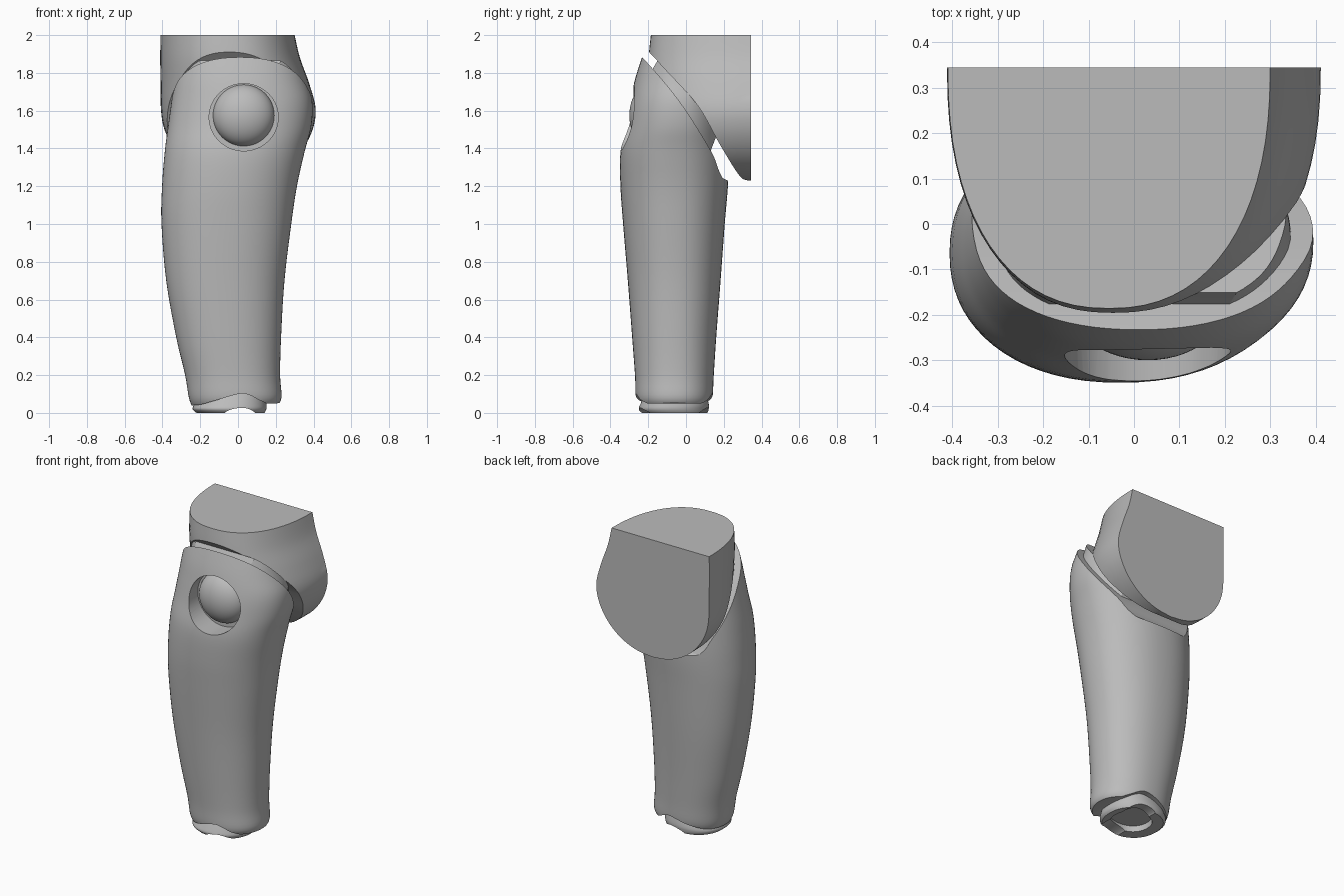
import bpy, bmesh, math
from mathutils import Vector

cube = bpy.data.objects.get("Cube")
if cube:
    bpy.data.objects.remove(cube, do_unlink=True)

grey = bpy.data.materials.new("plain grey")
grey.use_nodes = True
COLOUR = (0.5, 0.5, 0.5, 1)
grey.diffuse_color = COLOUR
grey.node_tree.nodes["Principled BSDF"].inputs["Base Color"].default_value = COLOUR


def make_object(name, bm):
    bmesh.ops.recalc_face_normals(bm, faces=bm.faces)
    mesh = bpy.data.meshes.new(name)
    bm.to_mesh(mesh)
    bm.free()
    mesh.materials.append(grey)
    obj = bpy.data.objects.new(name, mesh)
    bpy.context.collection.objects.link(obj)
    return obj


def activate(obj):
    bpy.ops.object.select_all(action='DESELECT')
    obj.select_set(True)
    bpy.context.view_layer.objects.active = obj


def smooth(obj, degrees=32):
    activate(obj)
    bpy.ops.object.shade_smooth_by_angle(angle=math.radians(degrees))


def boolean(obj, cutter, operation='DIFFERENCE'):
    activate(obj)
    mod = obj.modifiers.new("cut", 'BOOLEAN')
    mod.operation = operation
    mod.solver = 'EXACT'
    mod.object = cutter
    bpy.ops.object.modifier_apply(modifier=mod.name)
    bpy.data.objects.remove(cutter, do_unlink=True)


def refine(keys, steps=5):
    """Smooth Catmull-Rom interpolation through key tuples."""
    keys = [Vector(k) for k in keys]
    out = []
    for i in range(len(keys) - 1):
        a, b, c, d = keys[max(i - 1, 0)], keys[i], keys[i + 1], keys[min(i + 2, len(keys) - 1)]
        for s in range(steps):
            t = s / steps
            out.append(b + (c - a) * (t / 2) + (a * 2 - b * 5 + c * 4 - d) * (t * t / 2)
                       + (b * 3 - a - c * 3 + d) * (t ** 3 / 2))
    return out + [keys[-1]]


def loft(name, keys, power=2.2, scale=1.0, count=72):
    """Skin over rounded sections given as (z, left x, right x, front y, back y)."""
    bm = bmesh.new()
    rings = []
    for z, x0, x1, y0, y1 in refine(keys):
        ring = []
        for k in range(count):
            a = math.tau * k / count
            c, s = math.cos(a), math.sin(a)
            x = math.copysign(abs(c) ** (2 / power), c) * scale
            y = math.copysign(abs(s) ** (2 / power), s) * scale
            ring.append(bm.verts.new(((x0 + x1 + x * (x1 - x0)) / 2,
                                      (y0 + y1 + y * (y1 - y0)) / 2, z)))
        rings.append(ring)
    for low, high in zip(rings, rings[1:]):
        for k in range(count):
            n = (k + 1) % count
            bm.faces.new((low[k], low[n], high[n], high[k]))
    bm.faces.new(rings[0][::-1])
    bm.faces.new(rings[-1])
    return make_object(name, bm)


def prism(name, points, axis='X', half=0.8):
    """Extrude a profile: (y, z) points along X or (x, z) points along Y."""
    bm = bmesh.new()
    place = (lambda p, d: (d, p[0], p[1])) if axis == 'X' else (lambda p, d: (p[0], d, p[1]))
    verts = [bm.verts.new(place(p, -half)) for p in points]
    face = bm.faces.new(verts)
    made = bmesh.ops.extrude_face_region(bm, geom=[face])["geom"]
    shift = Vector(place((0, 0), 2 * half))
    bmesh.ops.translate(bm, vec=shift, verts=[v for v in made if isinstance(v, bmesh.types.BMVert)])
    return make_object(name, bm)


def curve(points):
    return [tuple(p) for p in refine(points)]


# Slanted joint curves in side profile
rim_curve = curve([(-0.34, 1.98), (-0.22, 1.87), (-0.035, 1.65), (0.13, 1.39), (0.18, 1.27), (0.22, 1.23), (0.4, 1.17)])
upper_curve = curve([(-0.3, 2.02), (-0.2, 1.915), (-0.11, 1.82), (0.06, 1.63), (0.18, 1.42),
                     (0.28, 1.26), (0.33, 1.23), (0.4, 1.22)])

# Lower limb shell
LIMB = [(0.03, -0.24, 0.2, -0.24, 0.12), (0.08, -0.26, 0.23, -0.265, 0.14),
        (0.2, -0.28, 0.223, -0.27, 0.147), (0.4, -0.327, 0.228, -0.285, 0.16),
        (0.7, -0.38, 0.246, -0.308, 0.183), (1.0, -0.405, 0.282, -0.333, 0.205),
        (1.2, -0.402, 0.312, -0.347, 0.222), (1.38, -0.388, 0.352, -0.347, 0.23),
        (1.52, -0.37, 0.388, -0.32, 0.23), (1.65, -0.352, 0.393, -0.296, 0.23),
        (1.78, -0.335, 0.36, -0.266, 0.23), (1.95, -0.31, 0.33, -0.21, 0.23)]
limb = loft("limb_shell", LIMB)
boolean(limb, prism("rim_cutter", rim_curve + [(0.4, 2.4), (-0.34, 2.4)]))
hem = curve([(-0.5, 0.04), (-0.24, 0.04), (-0.14, 0.06), (0, 0.1), (0.06, 0.095), (0.13, 0.06), (0.2, 0.05), (0.5, 0.09)])
boolean(limb, prism("hem_cutter", hem + [(0.5, -0.2), (-0.5, -0.2)], 'Y'))

# Round socket and its ball cap on the front
SOCKET = (0.03, 1.565)
circle = [(SOCKET[0] + 0.183 * math.cos(math.tau * k / 64),
           SOCKET[1] + 0.178 * math.sin(math.tau * k / 64)) for k in range(64)]
socket = prism("socket_cutter", circle, 'Y', 0.16)
socket.location.y = -0.36
bpy.context.view_layer.update()
boolean(limb, socket)
smooth(limb)

bm = bmesh.new()
bmesh.ops.create_uvsphere(bm, u_segments=48, v_segments=32, radius=1)
bmesh.ops.scale(bm, vec=(0.163, 0.11, 0.163), verts=bm.verts)
bmesh.ops.translate(bm, vec=(0.03, -0.19, 1.575), verts=bm.verts)
smooth(make_object("ball_cap", bm))

# Joint plug filling the gap between limb and upper block
plug = loft("joint_plug", LIMB, scale=0.87)
band = [p for p in upper_curve if -0.16 < p[0] < 0.18]
boolean(plug, prism("plug_cutter", band + [(0.12, 1.36), (-0.05, 1.6), (-0.2, 1.78)]), 'INTERSECT')
smooth(plug)

# Upper block: bulging U with a flat back and top
BACK = 0.345
keys = []
for k in range(7):
    a = math.pi / 2 * k / 6
    r = 0.41 * math.sin(a) + 0.005
    keys.append((1.62 - 0.39 * math.cos(a), -r * 0.985, min(r, 0.41), -0.2, 2 * BACK + 0.2))
keys += [(1.75, -0.41, 0.375, -0.2, 0.89), (1.88, -0.412, 0.328, -0.198, 0.888),
         (2.0, -0.41, 0.3, -0.186, 0.876)]
upper = loft("upper_block", keys, 2.3)
boolean(upper, prism("upper_cutter", [p for p in upper_curve if p[0] < BACK]
                     + [(BACK, 1.2), (BACK, 2.4), (-0.3, 2.4)]), 'INTERSECT')
smooth(upper)

# Wrist collar with an arched, recessed underside
collar = loft("wrist_collar", [(0, -0.22, 0.14, -0.235, 0.115), (0.02, -0.24, 0.15, -0.25, 0.12),
                               (0.05, -0.23, 0.15, -0.24, 0.12), (0.13, -0.19, 0.14, -0.2, 0.1)])
arch = curve([(-0.08, -0.05), (-0.07, 0), (-0.02, 0.022), (0.04, 0.025), (0.09, 0), (0.1, -0.05)])
boolean(collar, prism("arch_cutter", arch, 'Y'))
recess = loft("recess_cutter", [(-0.05, -0.15, 0.1, -0.17, 0.06), (0.04, -0.15, 0.1, -0.17, 0.06)])
boolean(collar, recess)
smooth(collar)
